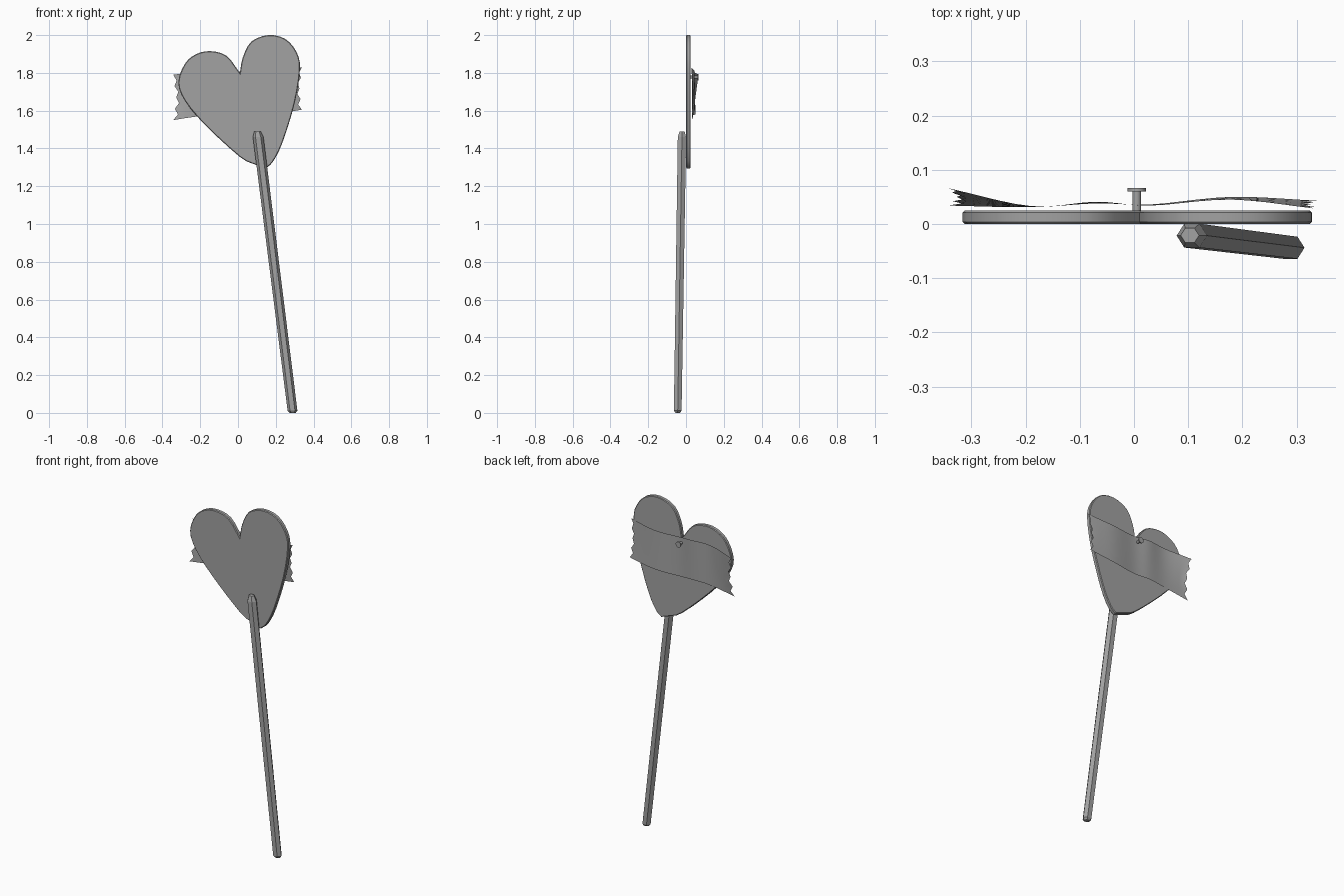
import bpy, bmesh, math
from mathutils import Vector, Matrix

cube = bpy.data.objects.get("Cube")
if cube:
    bpy.data.objects.remove(cube, do_unlink=True)

# One plain grey for every part
GREY = (0.36, 0.36, 0.36, 1.0)
grey = bpy.data.materials.new("plain grey")
grey.use_nodes = True
grey.diffuse_color = GREY
grey.node_tree.nodes["Principled BSDF"].inputs["Base Color"].default_value = GREY


def finish(name, bm, smooth_angle=None, fix_normals=True):
    """Turn a bmesh into a named, coloured object."""
    if fix_normals:
        bmesh.ops.recalc_face_normals(bm, faces=bm.faces)
    mesh = bpy.data.meshes.new(name)
    bm.to_mesh(mesh)
    bm.free()
    mesh.materials.append(grey)
    obj = bpy.data.objects.new(name, mesh)
    bpy.context.collection.objects.link(obj)
    if smooth_angle:
        bpy.ops.object.select_all(action="DESELECT")
        obj.select_set(True)
        bpy.context.view_layer.objects.active = obj
        bpy.ops.object.shade_smooth_by_angle(angle=math.radians(smooth_angle))
    return obj


def spline(points, steps):
    """Smooth open curve through the given points."""
    pts = [Vector(p) for p in points]
    pts = [2 * pts[0] - pts[1]] + pts + [2 * pts[-1] - pts[-2]]
    out = []
    for a, b, c, d in zip(pts, pts[1:], pts[2:], pts[3:]):
        for i in range(steps):
            t = i / steps
            out.append(0.5 * (2 * b + (c - a) * t + (2 * a - 5 * b + 4 * c - d) * t ** 2
                              + (3 * b - a - 3 * c + d) * t ** 3))
    return out + [pts[-2]]


# Heart plate: two lopsided halves, each running between notch and tip
NOTCH, TIP = (0.01, 1.80), (0.147, 1.295)
right_half = [NOTCH, (0.025, 1.88), (0.07, 1.965), (0.16, 2.0), (0.25, 1.98),
              (0.31, 1.91), (0.328, 1.82), (0.3, 1.64), (0.235, 1.43), (0.185, 1.33), TIP]
left_half = [TIP, (0.09, 1.315), (0.01, 1.355), (-0.17, 1.52), (-0.28, 1.65),
             (-0.316, 1.75), (-0.28, 1.85), (-0.22, 1.9), (-0.145, 1.915),
             (-0.06, 1.89), NOTCH]
THICK = 0.025
bm = bmesh.new()
outline = spline(right_half, 3)[:-1] + spline(left_half, 3)[:-1]
front = bm.faces.new([bm.verts.new((x, 0, z)) for x, z in outline])
back = bmesh.ops.extrude_face_region(bm, geom=[front])["geom"]
bmesh.ops.translate(bm, vec=(0, THICK, 0),
                    verts=[g for g in back if isinstance(g, bmesh.types.BMVert)])
bmesh.ops.recalc_face_normals(bm, faces=bm.faces)
rims = [e for e in bm.edges if abs(e.verts[0].co.y - e.verts[1].co.y) < THICK / 2]
bmesh.ops.bevel(bm, geom=rims, offset=0.004, segments=1, affect="EDGES")
finish("heart_plate", bm, 35)

# Stick: leaning six-sided rod with chamfered ends
bottom, top = Vector((0.29, -0.044, 0)), Vector((0.103, -0.021, 1.49))
bm = bmesh.new()
rings = []
for t, size in ((0, 0.6), (0.008, 1), (0.98, 1.08), (1, 0.65)):
    centre = bottom.lerp(top, t)
    ring = []
    for i in range(6):
        a = i * math.tau / 6
        offset = Vector((0.026 * math.cos(a), 0.0235 * math.sin(a), 0)) * size
        ring.append(bm.verts.new(centre + offset))
    rings.append(ring)
for low, high in zip(rings, rings[1:]):
    for i in range(6):
        j = (i + 1) % 6
        bm.faces.new((low[i], low[j], high[j], high[i]))
bm.faces.new(rings[0])
bm.faces.new(rings[-1])
finish("stick", bm)

# Tape strip: thin wavy sheet with torn ends, (x, y at top, y at bottom)
wave = spline([(-0.343, 0.066, 0.034), (-0.19, 0.033, 0.031), (-0.07, 0.041, 0.038),
               (0.03, 0.034, 0.036), (0.18, 0.045, 0.05), (0.338, 0.028, 0.043)], 5)
tear = [0, 0.028, 0.01, 0.034, 0.018, 0.03, 0.008, 0.02, 0]
ROWS = len(tear) - 1
bm = bmesh.new()
grid = []
for n, (x, y_top, y_low) in enumerate(wave):
    u = n / (len(wave) - 1)
    z_top = 1.79 + 0.04 * u + 0.012 * math.sin(math.tau * u)
    z_low = 1.55 + 0.055 * u + 0.012 * math.sin(math.tau * u)
    column = []
    for r, bite in enumerate(tear):
        v = r / ROWS
        shift = bite * (0.9 if n == 0 else -0.7 if n == len(wave) - 1 else 0)
        column.append(bm.verts.new((x + shift, y_low + (y_top - y_low) * v,
                                    z_low + (z_top - z_low) * v)))
    grid.append(column)
for a, b in zip(grid, grid[1:]):
    for r in range(ROWS):
        bm.faces.new((b[r], a[r], a[r + 1], b[r + 1]))
finish("tape_strip", bm, 60, fix_normals=False)

# Pin: round shaft and flat head pushed through the tape
bm = bmesh.new()
for radius, y0, y1 in ((0.008, 0.02, 0.061), (0.017, 0.06, 0.066)):
    place = Matrix.Translation((0.005, (y0 + y1) / 2, 1.777)) @ Matrix.Rotation(math.pi / 2, 4, "X")
    bmesh.ops.create_cone(bm, cap_ends=True, segments=12, radius1=radius,
                          radius2=radius, depth=y1 - y0, matrix=place)
finish("pin", bm, 35)
